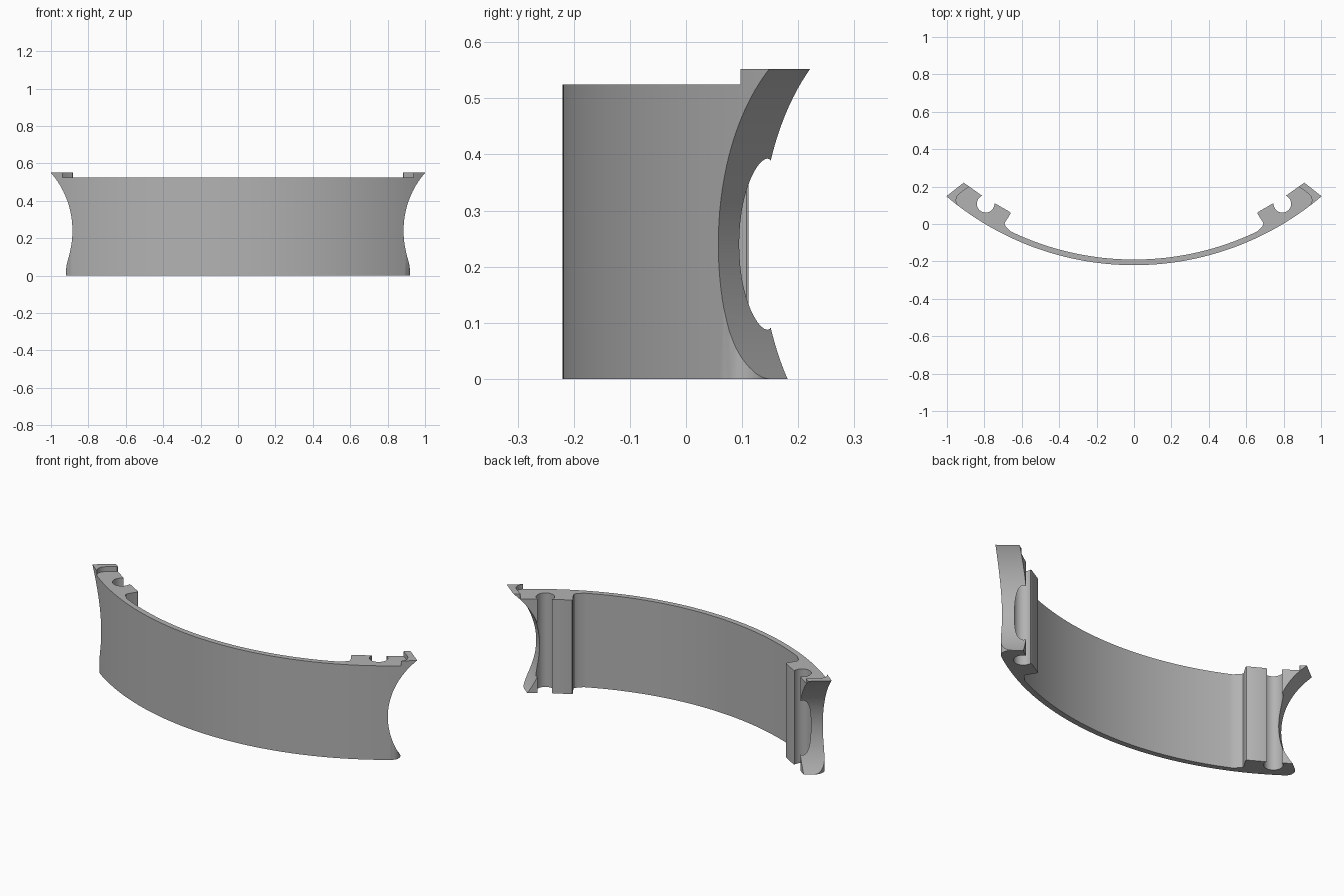
import bpy, bmesh, math
from mathutils import Vector, Matrix

old = bpy.data.objects.get("Cube")
if old:
    bpy.data.objects.remove(old, do_unlink=True)

CENTER_Y, OUTER_R, INNER_R = 1.33, 1.55, 1.52
HEIGHT, SHELF, CUT_Z = 0.552, 0.525, 0.24


def add_object(name, bm):
    bmesh.ops.recalc_face_normals(bm, faces=bm.faces)
    mesh = bpy.data.meshes.new(name)
    bm.to_mesh(mesh)
    bm.free()
    obj = bpy.data.objects.new(name, mesh)
    bpy.context.collection.objects.link(obj)
    return obj


def prism(name, points, z0, z1):
    bm = bmesh.new()
    face = bm.faces.new([bm.verts.new((x, y, z0)) for x, y in points])
    top = bmesh.ops.extrude_face_region(bm, geom=[face])["geom"]
    verts = [v for v in top if isinstance(v, bmesh.types.BMVert)]
    bmesh.ops.translate(bm, verts=verts, vec=(0, 0, z1 - z0))
    return add_object(name, bm)


def arc(cx, cy, r, a0, a1, n):
    angles = [math.radians(a0 + (a1 - a0) * i / n) for i in range(n + 1)]
    return [(cx + r * math.cos(a), cy + r * math.sin(a)) for a in angles]


def wall_arc(r, x0, x1, n):
    a0, a1 = (math.degrees(math.asin(x / r)) - 90 for x in (x0, x1))
    return arc(0, CENTER_Y, r, a0, a1, n)


def mirrored(points, side):
    return [(x * side, y) for x, y in points]


def subtract(target, cutter):
    cutter.hide_render = True
    mod = target.modifiers.new("cut", 'BOOLEAN')
    mod.operation, mod.solver, mod.object = 'DIFFERENCE', 'EXACT', cutter
    bpy.context.view_layer.objects.active = target
    bpy.ops.object.modifier_apply(modifier=mod.name)
    bpy.data.objects.remove(cutter, do_unlink=True)


# Curved wall with a grooved rail at each end, as one plan profile
half = wall_arc(OUTER_R, 0, 1.08, 48)
half += [(1.06, 0.327), (0.812, 0.151)]
half += arc(0.793, 0.108, 0.047, 60, -180, 28)
half += [(0.749, 0.111), (0.741, 0.109), (0.666, 0.066), (0.661, 0.061), (0.661, 0.054),
         (0.69, 0.008), (0.692, 0.0), (0.688, -0.01), (0.679, -0.019)]
half += wall_arc(INNER_R, 0.66, 0, 36)
profile = half + mirrored(half[1:-1], -1)[::-1]
panel = prism("curved_panel", profile, 0, HEIGHT)

# Lowered shelf between the raised end lips
edge = [(0.915, -0.4), (0.922, 0.08), (0.938, 0.095), (0.949, 0.112), (0.952, 0.13),
        (0.946, 0.148), (0.934, 0.162), (0.885, 0.197), (0.82, 0.4)]
subtract(panel, prism("shelf_cutter", edge + mirrored(edge, -1)[::-1], SHELF, 0.7))

# Rounded lower corners and round scooped ends
corner = [(0.893, 0.055), (0.899, 0.068), (0.909, 0.077), (0.916, 0.088), (0.919, 0.1),
          (0.918, 0.113), (0.914, 0.126), (0.907, 0.137), (0.896, 0.148),
          (0.9, 0.25), (1.2, 0.45), (1.2, 0.0)]
for side in (1, -1):
    subtract(panel, prism("corner_cutter", mirrored(corner, side), -0.1, CUT_Z))
    axis = Vector((-0.785 * side, 0.62, 0))
    place = Matrix.Translation((1.118 * side, 0.396, CUT_Z))
    bm = bmesh.new()
    bmesh.ops.create_cone(bm, cap_ends=True, segments=128, radius1=0.41, radius2=0.41,
                          depth=0.9, matrix=place @ axis.to_track_quat('Z', 'Y').to_matrix().to_4x4())
    subtract(panel, add_object("scoop_cutter", bm))

# Plain grey finish
grey = bpy.data.materials.new("plain_grey")
grey.use_nodes = True
color = (0.45, 0.45, 0.45, 1)
grey.diffuse_color = color
grey.node_tree.nodes["Principled BSDF"].inputs["Base Color"].default_value = color
panel.data.materials.clear()
panel.data.materials.append(grey)

bpy.ops.object.select_all(action='DESELECT')
panel.select_set(True)
bpy.context.view_layer.objects.active = panel
bpy.ops.object.shade_smooth_by_angle(angle=math.radians(30))
